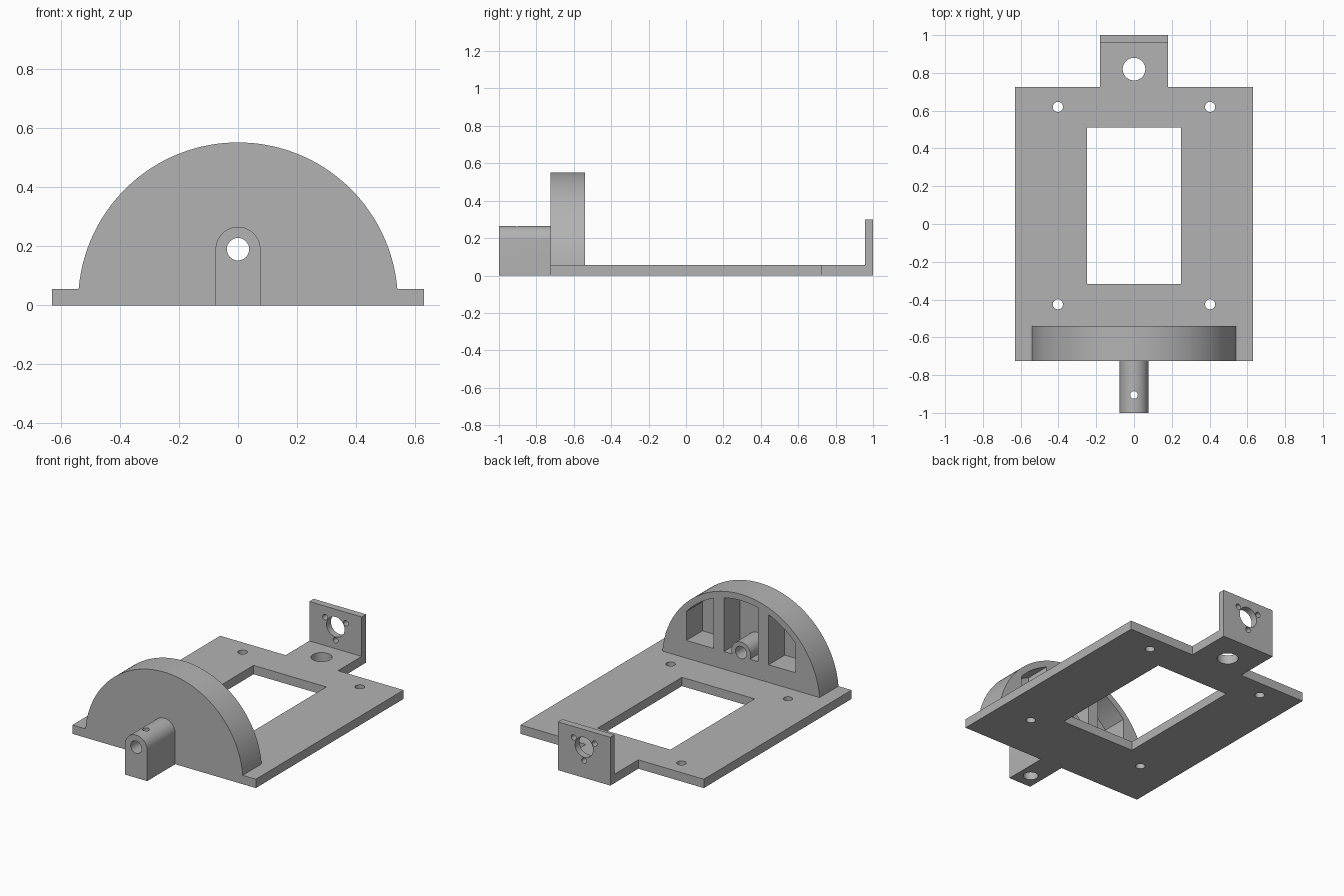
import bpy, bmesh, math

if "Cube" in bpy.data.objects:
    bpy.data.objects.remove(bpy.data.objects["Cube"])

grey = bpy.data.materials.new("plain grey")
grey.diffuse_color = (0.45, 0.45, 0.45, 1)
grey.use_nodes = True
grey.node_tree.nodes["Principled BSDF"].inputs["Base Color"].default_value = grey.diffuse_color

T = 0.055               # plate thickness
Y0, Y1 = -0.725, 0.725  # plate ends
ARCH_BACK = -0.54
ARCH_Z, ARCH_R = 0.01, 0.542
BORE_Z = 0.19


def prism(name, pts, axis, a, b):
    """Extrude a 2D outline along y (points are x,z) or z (points are x,y)."""
    bm = bmesh.new()
    place = (lambda p, d: (p[0], d, p[1])) if axis == "y" else (lambda p, d: (p[0], p[1], d))
    low = [bm.verts.new(place(p, a)) for p in pts]
    high = [bm.verts.new(place(p, b)) for p in pts]
    bm.faces.new(low)
    bm.faces.new(high[::-1])
    n = len(pts)
    for i in range(n):
        j = (i + 1) % n
        bm.faces.new((low[j], low[i], high[i], high[j]))
    bmesh.ops.recalc_face_normals(bm, faces=bm.faces)
    mesh = bpy.data.meshes.new(name)
    bm.to_mesh(mesh)
    bm.free()
    mesh.materials.append(grey)
    ob = bpy.data.objects.new(name, mesh)
    bpy.context.collection.objects.link(ob)
    return ob


def rect(x0, x1, y0, y1):
    return [(x0, y0), (x1, y0), (x1, y1), (x0, y1)]


def arc(cx, cy, r, start, end, n):
    return [(cx + r * math.cos(start + (end - start) * i / n),
             cy + r * math.sin(start + (end - start) * i / n)) for i in range(n + 1)]


def circle(cx, cy, r, n=32):
    return arc(cx, cy, r, 0, 2 * math.pi, n)[:-1]


def combine(target, tool, op):
    """Apply a boolean and remove the tool."""
    mod = target.modifiers.new(op, "BOOLEAN")
    mod.operation, mod.solver, mod.object = op, "EXACT", tool
    bpy.context.view_layer.objects.active = target
    bpy.ops.object.modifier_apply(modifier=mod.name)
    bpy.data.objects.remove(tool)


def join(tool):
    combine(body, tool, "UNION")


def cut(tool):
    combine(body, tool, "DIFFERENCE")


# Base plate with rear tab
body = prism("mounting_bracket", [(-0.63, Y0), (0.63, Y0), (0.63, Y1), (0.18, Y1), (0.18, 1),
                                  (-0.18, 1), (-0.18, Y1), (-0.63, Y1)], "z", 0, T)

# Upright wall at the end of the tab
join(prism("end_wall", rect(-0.18, 0.18, 0, 0.30), "y", 0.957, 1.0))

# Half-round arch, hollowed from behind by three pockets
join(prism("arch", [(-ARCH_R, 0)] + arc(0, ARCH_Z, ARCH_R, math.pi, 0, 72) + [(ARCH_R, 0)],
           "y", Y0, ARCH_BACK))
for x0, x1 in ((-0.375, -0.19), (-0.117, 0.117), (0.19, 0.375)):
    top = []
    for i in range(13):
        x = x1 + (x0 - x1) * i / 12
        top.append((x, ARCH_Z + math.sqrt(0.503 ** 2 - x * x)))
    cut(prism("pocket", [(x0, 0.165), (x1, 0.165)] + top, "y", -0.697, -0.5))

# Boss inside the middle pocket, and the round-topped spindle in front
join(prism("boss", circle(0, BORE_Z, 0.066, 40), "y", -0.71, ARCH_BACK))
join(prism("spindle", [(-0.076, 0), (0.076, 0)] + arc(0, BORE_Z, 0.076, 0, math.pi, 24),
           "y", -1.0, -0.71))

# Long bore, and the screw hole crossing it with a wider lower end
cut(prism("bore", circle(0, BORE_Z, 0.038), "y", -1.1, -0.4))
cut(prism("screw_hole", circle(0, -0.905, 0.02, 24), "z", -0.1, 0.4))
cut(prism("screw_recess", circle(0, -0.905, 0.042), "z", -0.1, 0.08))

# Plate window, tab hole and four fixing holes
cut(prism("window", rect(-0.25, 0.25, -0.317, 0.51), "z", -0.1, 0.2))
cut(prism("tab_hole", circle(0, 0.82, 0.06, 40), "z", -0.1, 0.2))
for x in (-0.403, 0.403):
    for y in (-0.425, 0.62):
        cut(prism("fixing_hole", circle(x, y, 0.027, 24), "z", -0.1, 0.2))

# End wall: centre hole with three screw holes around it
cut(prism("wall_hole", circle(0, BORE_Z, 0.062, 40), "y", 0.9, 1.1))
for deg in (-90, 30, 150):
    a = math.radians(deg)
    cut(prism("wall_screw_hole", circle(0.083 * math.cos(a), BORE_Z + 0.083 * math.sin(a), 0.017, 20),
              "y", 0.9, 1.1))

# Smooth curved walls, sharp edges kept
bpy.ops.object.select_all(action="DESELECT")
body.select_set(True)
bpy.context.view_layer.objects.active = body
bpy.ops.object.shade_smooth_by_angle(angle=math.radians(30))
